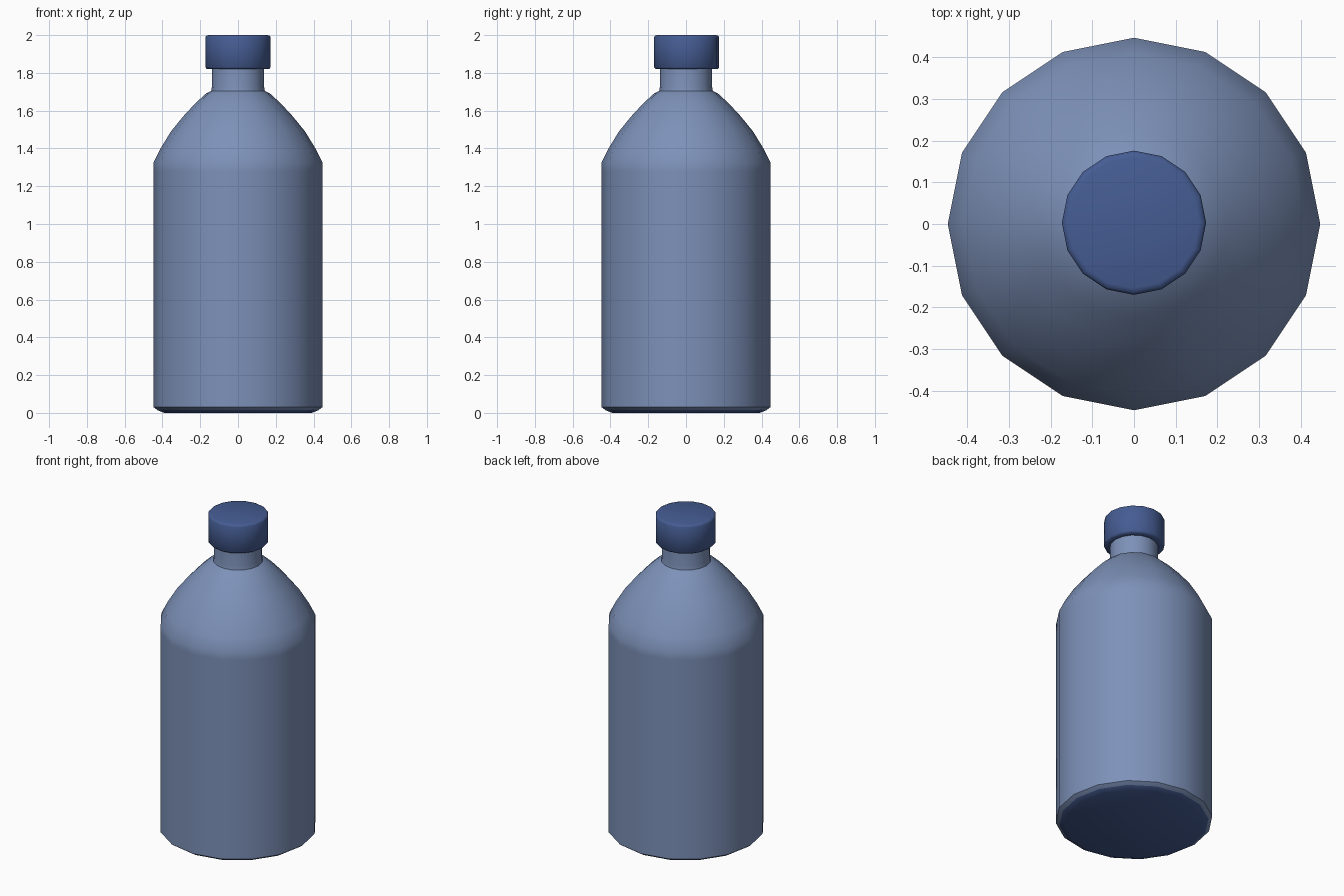
import bpy, bmesh, math

if "Cube" in bpy.data.objects:
    bpy.data.objects.remove(bpy.data.objects["Cube"])


def material(name, rgb):
    m = bpy.data.materials.new(name)
    m.diffuse_color = (*[(c / 255) ** 2.2 for c in rgb], 1)
    m.use_nodes = True
    m.node_tree.nodes["Principled BSDF"].inputs["Base Color"].default_value = m.diffuse_color
    return m


LIGHT = material("pale blue", (124, 144, 183))
DARK = material("navy blue", (71, 93, 146))


def lathe(name, profile, mats, y=0, angle=50, sides=16, dark_below=None):
    """Revolve an (r, z) profile about z and close both ends."""
    bm = bmesh.new()
    rings = [[bm.verts.new((r * math.cos(2 * math.pi * i / sides),
                            r * math.sin(2 * math.pi * i / sides) + y, z))
              for i in range(sides)] for r, z in profile]
    for a, b in zip(rings, rings[1:]):
        for i in range(sides):
            j = (i + 1) % sides
            bm.faces.new((a[i], a[j], b[j], b[i]))
    bm.faces.new(rings[0][::-1])
    bm.faces.new(rings[-1])
    # the base is navy
    if dark_below is not None:
        for f in bm.faces:
            if f.calc_center_median().z < dark_below:
                f.material_index = 1
    me = bpy.data.meshes.new(name)
    bm.to_mesh(me)
    bm.free()
    for m in mats:
        me.materials.append(m)
    ob = bpy.data.objects.new(name, me)
    bpy.context.collection.objects.link(ob)
    bpy.ops.object.select_all(action='DESELECT')
    ob.select_set(True)
    bpy.context.view_layer.objects.active = ob
    bpy.ops.object.shade_smooth_by_angle(angle=math.radians(angle))
    return ob


# bottle body with domed shoulder and neck
lathe("bottle_body",
      [(0.39, 0.0), (0.425, 0.014), (0.447, 0.03), (0.447, 0.06), (0.447, 1.28), (0.447, 1.325),
       (0.41, 1.40), (0.355, 1.49), (0.29, 1.57), (0.225, 1.64), (0.17, 1.69),
       (0.142, 1.705), (0.138, 1.73), (0.138, 1.85)],
      [LIGHT, DARK], dark_below=0.018)

# screw cap with softened rims
lathe("cap",
      [(0.137, 1.82), (0.164, 1.82), (0.173, 1.83), (0.173, 1.988),
       (0.168, 1.996), (0.157, 2.0)],
      [DARK], y=0.003)
